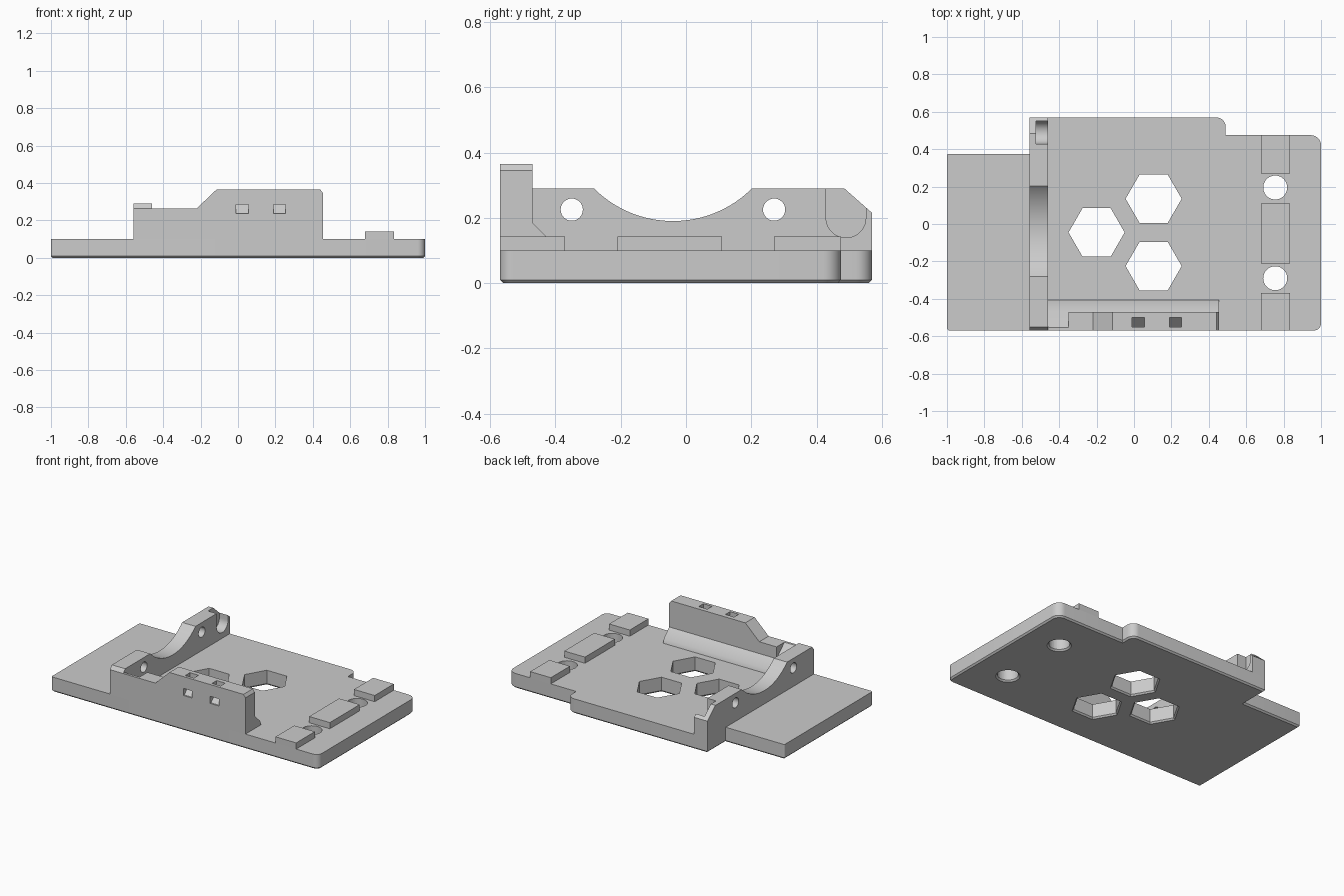
import bpy, bmesh, math
from mathutils import Vector

cube = bpy.data.objects.get("Cube")
if cube:
    bpy.data.objects.remove(cube)

grey = bpy.data.materials.new("light grey plastic")
grey.use_nodes = True
COLOR = (0.6, 0.6, 0.6, 1)
grey.diffuse_color = COLOR
grey.node_tree.nodes["Principled BSDF"].inputs["Base Color"].default_value = COLOR


def finish(name, bm):
    bmesh.ops.recalc_face_normals(bm, faces=bm.faces)
    mesh = bpy.data.meshes.new(name)
    bm.to_mesh(mesh)
    bm.free()
    mesh.materials.append(grey)
    ob = bpy.data.objects.new(name, mesh)
    bpy.context.collection.objects.link(ob)
    return ob


def prism(name, profile, axis, lo, hi, chamfer=0):
    """Extrude a 2D profile along an axis; optionally chamfer its lower rim."""
    place = {"x": lambda a, b: (lo, a, b),
             "y": lambda a, b: (a, lo, b),
             "z": lambda a, b: (a, b, lo)}[axis]
    bm = bmesh.new()
    bottom = bm.faces.new([bm.verts.new(place(a, b)) for a, b in profile])
    step = Vector([(hi - lo) * (axis == k) for k in "xyz"])
    new = bmesh.ops.extrude_face_region(bm, geom=[bottom], use_keep_orig=True)["geom"]
    bmesh.ops.translate(bm, vec=step, verts=[v for v in new if isinstance(v, bmesh.types.BMVert)])
    if chamfer:
        bmesh.ops.recalc_face_normals(bm, faces=bm.faces)
        rim = [e for e in bm.edges if all(abs(v.co.z - lo) < 1e-5 for v in e.verts)]
        bmesh.ops.bevel(bm, geom=rim, offset=chamfer, segments=1, affect="EDGES")
    return finish(name, bm)


def rounded(corners, steps=8):
    """Round each (x, y, radius) corner of a right-angled outline."""
    points = []
    for i, (x, y, r) in enumerate(corners):
        p = Vector((x, y))
        a = (Vector(corners[i - 1][:2]) - p).normalized()
        b = (Vector(corners[(i + 1) % len(corners)][:2]) - p).normalized()
        if not r:
            points.append((x, y))
            continue
        for k in range(steps + 1):
            t = k / steps * math.pi / 2
            points.append(tuple(p + r * (a * (1 - math.sin(t)) + b * (1 - math.cos(t)))))
    return points


def ring(a, b, r, n, start=0.0, sweep=math.tau):
    count = n if sweep == math.tau else n + 1
    return [(a + r * math.cos(start + sweep * k / n), b + r * math.sin(start + sweep * k / n))
            for k in range(count)]


def flare(x, y, r, n):
    """Short funnel that chamfers the underside of a hole."""
    bm = bmesh.new()
    bmesh.ops.create_cone(bm, cap_ends=True, segments=n, radius1=r + 0.02, radius2=r - 0.01, depth=0.03)
    # Line the funnel's first corner up with the +x axis
    first = min(bm.verts, key=lambda v: abs(math.atan2(v.co.y, v.co.x)))
    turn = -math.atan2(first.co.y, first.co.x)
    for v in bm.verts:
        c, s = math.cos(turn), math.sin(turn)
        v.co = (v.co.x * c - v.co.y * s + x, v.co.x * s + v.co.y * c + y, v.co.z + 0.005)
    return finish("hole_flare_cutter", bm)


def cut(ob, cutters):
    bpy.context.view_layer.objects.active = ob
    for cutter in cutters:
        cutter.hide_render = True
        mod = ob.modifiers.new("cut", "BOOLEAN")
        mod.operation, mod.solver, mod.object = "DIFFERENCE", "EXACT", cutter
        bpy.ops.object.modifier_apply(modifier=mod.name)
        bpy.data.objects.remove(cutter)


BASE = 0.1
FRONT, BACK = -0.57, 0.57

# Base plate with stepped outline
outline = rounded([(-1, FRONT, 0.015), (1, FRONT, 0.04), (1, 0.475, 0.055), (0.49, 0.475, 0),
                   (0.49, BACK, 0.05), (-0.56, BACK, 0), (-0.56, 0.375, 0), (-1, 0.375, 0.01)])
base = prism("base_plate", outline, "z", 0, BASE, chamfer=0.01)

# Hexagonal windows and round screw holes
holes = [(-0.2, -0.045, 0.15, 6), (0.105, 0.135, 0.15, 6), (0.105, -0.225, 0.15, 6),
         (0.755, 0.195, 0.064, 40), (0.755, -0.29, 0.064, 40)]
for x, y, r, n in holes:
    cut(base, [prism("hole_cutter", ring(x, y, r, n), "z", -0.1, 0.2), flare(x, y, r, n)])
parts = [base]

# Raised pads between the screw holes
for name, y0, y1 in (("front", FRONT, -0.37), ("middle", -0.21, 0.11), ("back", 0.27, 0.475)):
    parts.append(prism(name + "_pad", [(0.68, y0), (0.835, y0), (0.835, y1), (0.68, y1)],
                       "z", BASE, 0.142))

# Saddle wall with a curved dip in its top
half, sag, mid, top = 0.242, 0.1, -0.04, 0.29
radius = (half ** 2 + sag ** 2) / (2 * sag)
angle = math.asin(half / radius)
dip = ring(mid, top - sag + radius, radius, 32, -math.pi / 2 - angle, 2 * angle)
saddle = prism("saddle_wall", [(FRONT, BASE), (FRONT, 0.265), (-0.55, top)] + dip +
               [(0.485, top), (BACK, 0.215), (BACK, BASE)], "x", -0.56, -0.46)
pocket = ring(0.49, 0.2, 0.061, 20, math.pi, math.pi) + [(0.551, 0.4), (0.429, 0.4)]
cut(saddle, [prism("bolt_cutter", ring(y, 0.225, 0.034, 32), "x", -0.7, -0.3) for y in (-0.35, 0.27)]
    + [prism("pocket_cutter", pocket, "x", -0.525, -0.4)])
parts.append(saddle)

# Sloped rib along the foot of the front wall
parts.append(prism("front_rib", [(FRONT, BASE), (-0.405, BASE), (-0.413, 0.128), (-0.47, 0.185),
                                 (-0.553, 0.265), (FRONT, 0.265)], "x", -0.46, 0.455))

# Tall front wall with two tie slots running from its face to its top
wall = prism("front_wall", [(-0.35, BASE), (-0.35, 0.265), (-0.22, 0.265), (-0.115, 0.365),
                            (0.44, 0.365), (0.455, 0.345), (0.455, BASE)], "y", FRONT, -0.47)
slot = [(-0.6, 0.237), (-0.56, 0.237), (-0.5, 0.3), (-0.5, 0.4),
        (-0.55, 0.4), (-0.55, 0.3), (-0.56, 0.285), (-0.6, 0.285)]
rib = parts[-1]
for x in (-0.01, 0.19):
    for ob in (wall, rib):
        cut(ob, [prism("slot_cutter", slot, "x", x, x + 0.065)])
parts.append(wall)

# Smooth the round corners and keep hard edges
for ob in bpy.context.scene.objects:
    ob.select_set(ob in parts)
bpy.context.view_layer.objects.active = base
bpy.ops.object.shade_smooth_by_angle(angle=math.radians(30))
